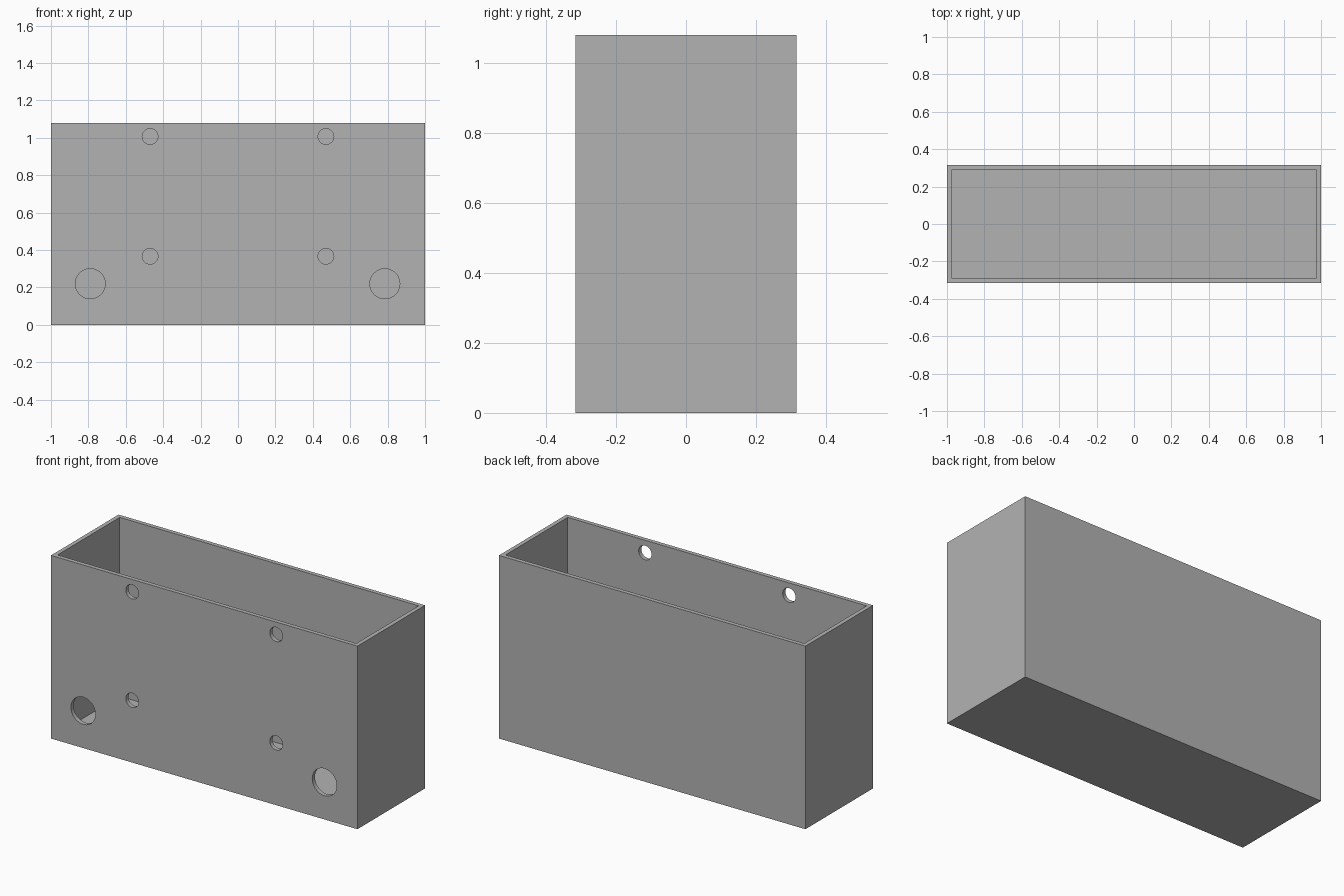
import bpy
import bmesh
from math import radians
from mathutils import Matrix, Vector

WIDTH, DEPTH, HEIGHT, WALL = 2.0, 0.63, 1.08, 0.025

if "Cube" in bpy.data.objects:
    bpy.data.objects.remove(bpy.data.objects["Cube"], do_unlink=True)

# Plain grey material
grey = bpy.data.materials.new("plain grey")
grey.use_nodes = True
colour = (0.45, 0.45, 0.45, 1)
grey.diffuse_color = colour
grey.node_tree.nodes["Principled BSDF"].inputs["Base Color"].default_value = colour


def make_object(name, bm):
    mesh = bpy.data.meshes.new(name)
    bm.to_mesh(mesh)
    bm.free()
    mesh.materials.append(grey)
    obj = bpy.data.objects.new(name, mesh)
    bpy.context.collection.objects.link(obj)
    return obj


# Open-topped box: inset the top face and sink it to the floor
bm = bmesh.new()
bmesh.ops.create_cube(bm, size=1, matrix=Matrix.Translation((0, 0, HEIGHT / 2))
                      @ Matrix.Diagonal((WIDTH, DEPTH, HEIGHT, 1)))
top = max(bm.faces, key=lambda f: f.calc_center_median().z)
bmesh.ops.inset_region(bm, faces=[top], thickness=WALL, use_even_offset=True)
sunk = bmesh.ops.extrude_face_region(bm, geom=[top])["geom"]
if top.is_valid:
    bmesh.ops.delete(bm, geom=[top], context="FACES_ONLY")
bmesh.ops.translate(bm, verts=[v for v in sunk if isinstance(v, bmesh.types.BMVert)],
                    vec=Vector((0, 0, WALL - HEIGHT)))
bmesh.ops.recalc_face_normals(bm, faces=bm.faces)
box = make_object("open_box", bm)

# Front wall holes: four small fixing holes and two large cable holes
holes = [(x, z, 0.042) for x in (-0.47, 0.47) for z in (0.367, 1.007)]
holes += [(-0.79, 0.22, 0.08), (0.785, 0.22, 0.08)]
bm = bmesh.new()
for x, z, radius in holes:
    bmesh.ops.create_cone(bm, cap_ends=True, segments=48, radius1=radius, radius2=radius,
                          depth=0.2, matrix=Matrix.Translation((x, -DEPTH / 2, z))
                          @ Matrix.Rotation(radians(90), 4, "X"))
cutter = make_object("hole_cutter", bm)
cutter.hide_render = True

cut = box.modifiers.new("front holes", "BOOLEAN")
cut.operation = "DIFFERENCE"
cut.solver = "EXACT"
cut.object = cutter

# Apply the cut, remove the cutter, and keep the edges sharp
bpy.ops.object.select_all(action="DESELECT")
bpy.context.view_layer.objects.active = box
box.select_set(True)
bpy.ops.object.modifier_apply(modifier=cut.name)
bpy.data.objects.remove(cutter, do_unlink=True)
bpy.ops.object.shade_smooth_by_angle(angle=radians(30))
